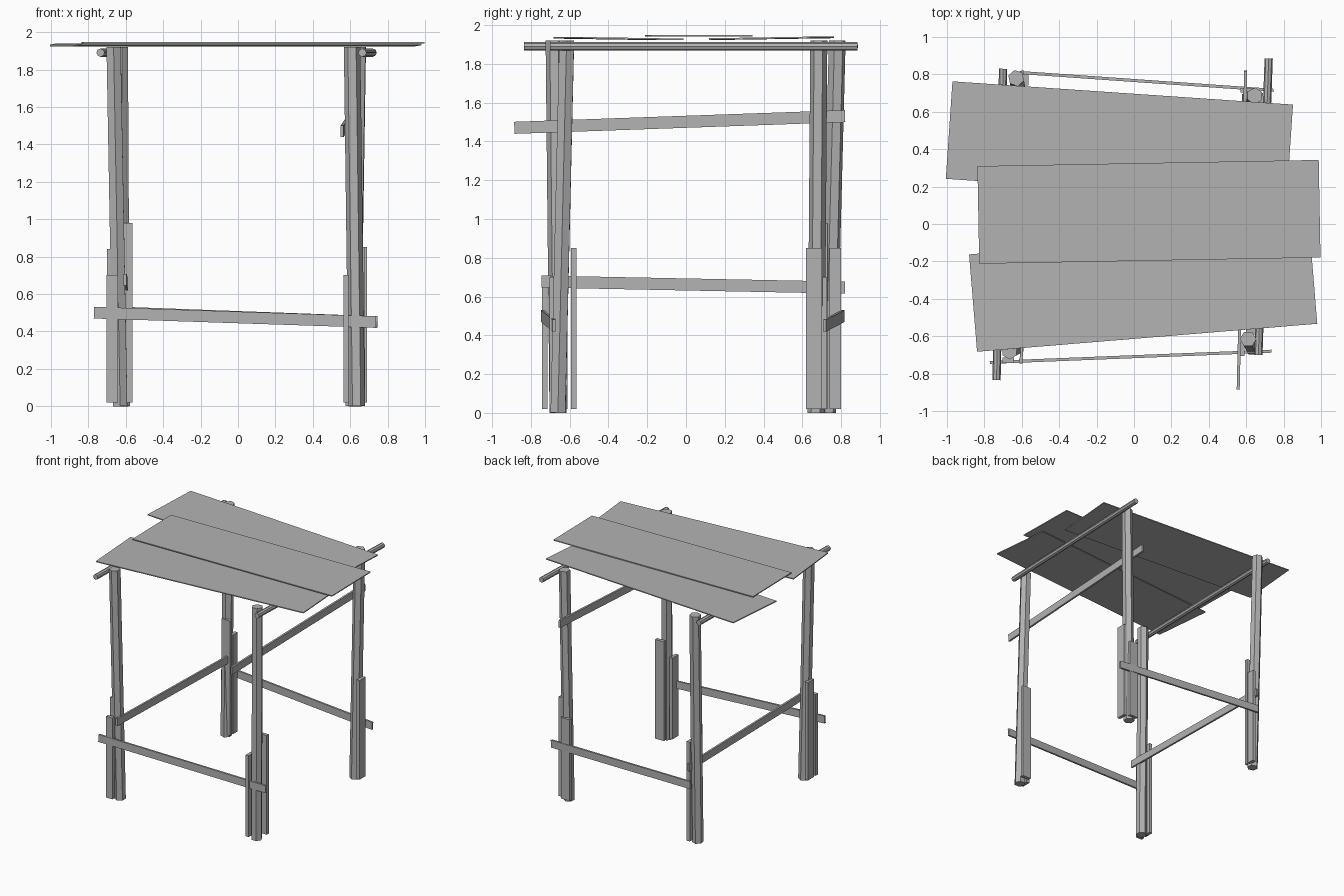
import bpy
from math import radians
from mathutils import Vector

if "Cube" in bpy.data.objects:
    bpy.data.objects.remove(bpy.data.objects["Cube"])

grey = bpy.data.materials.new("weathered_grey")
grey.use_nodes = True
colour = (0.45, 0.45, 0.45, 1)
grey.diffuse_color = colour
grey.node_tree.nodes["Principled BSDF"].inputs["Base Color"].default_value = colour


def finish(name):
    ob = bpy.context.object
    ob.name = name
    ob.data.materials.append(grey)
    return ob


def box(name, centre, size, turn=(0, 0, 0)):
    bpy.ops.mesh.primitive_cube_add(size=1, location=centre,
                                    rotation=[radians(a) for a in turn])
    ob = finish(name)
    ob.scale = size
    return ob


def aim(ob, a, b, axis):
    ob.rotation_euler = (b - a).to_track_quat(axis, "Y" if axis == "Z" else "Z").to_euler()


def pole(name, a, b, radius, sides):
    a, b = Vector(a), Vector(b)
    bpy.ops.mesh.primitive_cylinder_add(vertices=sides, radius=radius,
                                        depth=(b - a).length, location=(a + b) / 2)
    aim(finish(name), a, b, "Z")


def slat(name, a, b):
    a, b = Vector(a), Vector(b)
    aim(box(name, (a + b) / 2, ((b - a).length, 0.016, 0.062)), a, b, "X")


# Leaning legs
pole("front_right_leg", (-0.63, -0.66, 0), (-0.665, -0.68, 1.92), 0.044, 6)
pole("front_left_leg", (0.635, -0.66, 0), (0.61, -0.615, 1.92), 0.044, 6)
pole("back_right_leg", (-0.62, 0.73, 0), (-0.63, 0.78, 1.92), 0.044, 6)
pole("back_left_leg", (0.615, 0.67, 0), (0.645, 0.685, 1.92), 0.044, 6)

# Round rails under the top
pole("right_top_rail", (-0.735, -0.835, 1.89), (-0.70, 0.83, 1.89), 0.022, 8)
pole("left_top_rail", (0.665, -0.70, 1.89), (0.72, 0.885, 1.89), 0.022, 8)

# Flat braces between the legs
slat("front_brace", (-0.77, -0.74, 0.50), (0.735, -0.68, 0.45))
slat("back_brace", (-0.61, 0.81, 0.50), (0.745, 0.715, 0.45))
slat("left_brace", (0.557, -0.885, 1.47), (0.597, 0.82, 1.53))
slat("right_brace", (-0.603, -0.745, 0.677), (-0.595, 0.82, 0.646))

# Reinforcing planks strapped to the legs: x, y, width x, width y, top height
planks = {
    "front_right_plank_short": (-0.672, -0.728, 0.06, 0.03, 0.70),
    "front_right_plank_long": (-0.687, -0.65, 0.028, 0.08, 0.84),
    "front_left_plank_short": (0.578, -0.665, 0.028, 0.08, 0.70),
    "front_left_plank_long": (0.64, -0.578, 0.08, 0.028, 0.85),
    "back_right_plank_long": (-0.605, 0.717, 0.08, 0.026, 0.98),
    "back_right_plank_short": (-0.58, 0.77, 0.03, 0.06, 0.85),
    "back_left_plank_long": (0.678, 0.66, 0.026, 0.08, 0.85),
    "back_left_plank_short": (0.61, 0.715, 0.08, 0.026, 0.70),
}
for name, (x, y, wx, wy, top) in planks.items():
    box(name, (x, y, (top + 0.02) / 2), (wx, wy, top - 0.02))

# Three overlapping roof boards
board = (1.825, 0.522, 0.008)
box("back_board", (-0.078, 0.44, 1.932), board, (0.9, 0, -3.9))
box("middle_board", (0.08, 0.065, 1.944), board, (0, 0, 1.04))
box("front_board", (0.049, -0.348, 1.930), board, (-0.9, 0, 4.7))
